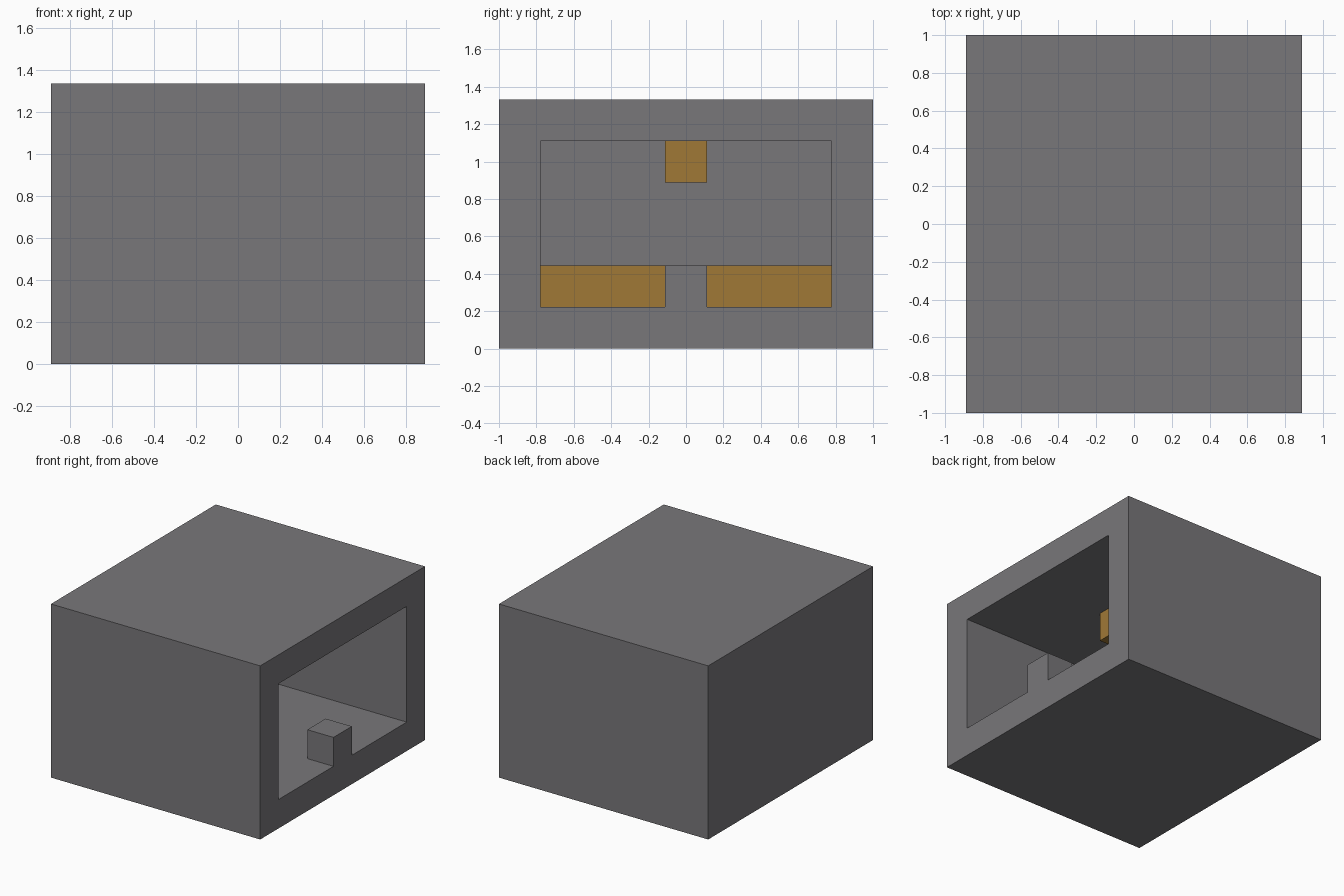
import bpy
import bmesh
from mathutils import Vector

U = 2 / 9  # one block: the whole room is laid out on this grid

if "Cube" in bpy.data.objects:
    bpy.data.objects.remove(bpy.data.objects["Cube"], do_unlink=True)


def make_material(name, rgb):
    mat = bpy.data.materials.new(name)
    mat.use_nodes = True
    mat.diffuse_color = (*rgb, 1)
    mat.node_tree.nodes["Principled BSDF"].inputs["Base Color"].default_value = (*rgb, 1)
    return mat


stone = make_material("grey stone", (0.19, 0.185, 0.195))
gold = make_material("golden brown", (0.35, 0.19, 0.037))


def box_mesh(low, high):
    """Box between two corners given in blocks."""
    bm = bmesh.new()
    bmesh.ops.create_cube(bm, size=1)
    low, high = Vector(low) * U, Vector(high) * U
    bmesh.ops.scale(bm, vec=high - low, verts=bm.verts)
    bmesh.ops.translate(bm, vec=(low + high) / 2, verts=bm.verts)
    return bm


def finish(name, bm, mat):
    bmesh.ops.recalc_face_normals(bm, faces=bm.faces)
    mesh = bpy.data.meshes.new(name)
    bm.to_mesh(mesh)
    bm.free()
    mesh.materials.append(mat)
    obj = bpy.data.objects.new(name, mesh)
    bpy.context.collection.objects.link(obj)
    return obj


# Room shell: inset the open side, then push it in to leave one block of back wall
shell = box_mesh((-4, -4.5, 0), (4, 4.5, 6))
opening = max(shell.faces, key=lambda f: f.calc_center_median().x)
bmesh.ops.inset_region(shell, faces=[opening], thickness=U, use_even_offset=True)
pushed = bmesh.ops.extrude_face_region(shell, geom=[opening])
floor_verts = [v for v in pushed["geom"] if isinstance(v, bmesh.types.BMVert)]
bmesh.ops.translate(shell, vec=(-7 * U, 0, 0), verts=floor_verts)
if opening.is_valid:
    bmesh.ops.delete(shell, geom=[opening], context="FACES_ONLY")
finish("room_shell", shell, stone)

# Doorstep block, ceiling lamp and the low bench along the back wall
finish("doorstep_block", box_mesh((3, -0.5, 1), (4, 0.5, 2)), stone)
finish("ceiling_lamp", box_mesh((0, -0.5, 4), (1, 0.5, 5)), gold)
finish("back_bench", box_mesh((-3, -3.5, 1), (-2, 3.5, 2)), gold)
